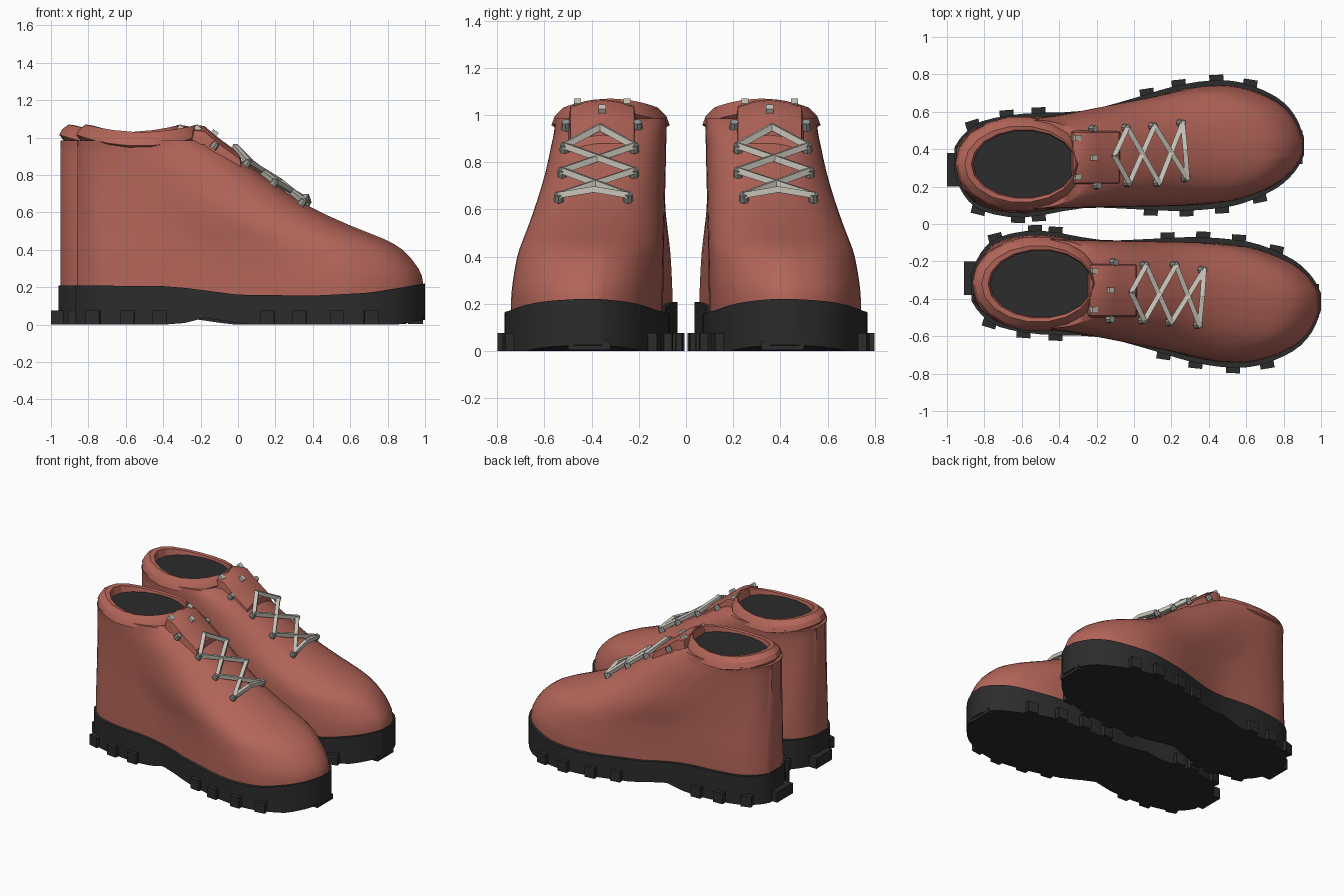
import bpy, bmesh, math
from mathutils import Vector, Matrix

cube = bpy.data.objects.get("Cube")
if cube:
    bpy.data.objects.remove(cube, do_unlink=True)


def material(name, rgb):
    m = bpy.data.materials.new(name)
    m.use_nodes = True
    m.diffuse_color = (*rgb, 1)
    bsdf = m.node_tree.nodes["Principled BSDF"]
    bsdf.inputs["Base Color"].default_value = (*rgb, 1)
    bsdf.inputs["Roughness"].default_value = 0.7
    return m


LEATHER = material("red leather", (0.45, 0.13, 0.1))
RUBBER = material("black rubber", (0.025, 0.025, 0.025))
LACE = material("pale lace", (0.58, 0.56, 0.49))
METAL = material("grey eyelet", (0.3, 0.31, 0.29))


def spline(rows, steps):
    """Catmull-Rom through tuples of any length."""
    out = []
    last = len(rows) - 1
    for i in range(last):
        a, b, c, d = (rows[min(max(j, 0), last)] for j in range(i - 1, i + 3))
        for s in range(steps):
            t = s / steps
            out.append(tuple(q + t * ((r - p) + t * ((2*p - 5*q + 4*r - w) + t * (3*q - 3*r + w - p))) / 2
                             for p, q, r, w in zip(a, b, c, d)))
    return out + [rows[last]]


def sample(table, x):
    """Linear lookup; returns the values after the first column."""
    for a, b in zip(table, table[1:]):
        if x <= b[0]:
            t = max(0, (x - a[0]) / (b[0] - a[0]))
            return [p + t * (q - p) for p, q in zip(a[1:], b[1:])]
    return list(table[-1][1:])


def finish(name, bm, mat, back, angle=None):
    """The back shoe is the mirror image of the front one, set a little to -x."""
    if back:
        for v in bm.verts:
            v.co = (v.co.x - 0.09, -v.co.y, v.co.z)
    bmesh.ops.recalc_face_normals(bm, faces=bm.faces)
    mesh = bpy.data.meshes.new(name)
    bm.to_mesh(mesh)
    bm.free()
    mesh.materials.append(mat)
    ob = bpy.data.objects.new(("back_shoe_" if back else "front_shoe_") + name, mesh)
    bpy.context.collection.objects.link(ob)
    if angle:
        bpy.ops.object.select_all(action='DESELECT')
        bpy.context.view_layer.objects.active = ob
        ob.select_set(True)
        bpy.ops.object.shade_smooth_by_angle(angle=math.radians(angle))


def loft(rings, caps=False):
    bm = bmesh.new()
    vs = [[bm.verts.new(p) for p in ring] for ring in rings]
    n = len(rings[0])
    for a, b in zip(vs, vs[1:]):
        for i in range(n):
            j = (i + 1) % n
            bm.faces.new((a[i], a[j], b[j], b[i]))
    if caps:  # strips across, pairing the inner and outer sides
        for ring in (vs[0], vs[-1]):
            for i in range(n // 2 - 1):
                bm.faces.new((ring[i], ring[i + 1], ring[n - 2 - i], ring[n - 1 - i]))
    return bm


def box(bm, centre, size, rot=Matrix()):
    m = Matrix.Translation(centre) @ rot @ Matrix.Diagonal((*size, 1))
    bmesh.ops.create_cube(bm, size=1, matrix=m)


def bar(bm, p, q, thick):
    p, q = Vector(p), Vector(q)
    d = q - p
    box(bm, (p + q) / 2, (thick, thick, d.length + thick / 2), d.to_track_quat('Z', 'Y').to_matrix().to_4x4())


# footprint: x, inner y, outer y
PRINT = spline([(-.87, -.27, -.41), (-.82, -.155, -.48), (-.72, -.07, -.55), (-.5, -.035, -.59),
                (-.18, -.085, -.605), (.08, -.08, -.67), (.3, -.07, -.735), (.5, -.08, -.767),
                (.67, -.11, -.755), (.85, -.19, -.68), (.95, -.28, -.58), (1, -.37, -.46)], 3)
SOLE_TOP = [(-.9, .21), (-.35, .205), (0, .16), (.4, .155), (.7, .17), (1, .22)]
SOLE_BOTTOM = [(-.9, 0), (-.32, 0), (-.18, .035), (.06, 0), (.85, 0), (1, .025)]
# upper: height, front end, blend from footprint to ankle oval
UPPER = spline([(.1, .99, 0), (.22, .99, 0), (.3, .965, .04), (.4, .88, .13), (.46, .775, .23),
                (.53, .6, .37), (.64, .365, .57), (.76, .185, .76), (.87, .03, .9),
                (.94, -.08, 1), (.985, -.17, 1)], 2)


def sole_ring(table):
    return ([(x, a, sample(table, x)[0]) for x, a, b in PRINT]
            + [(x, b, sample(table, x)[0]) for x, a, b in reversed(PRINT)])


def upper_ring(z, front, k):
    inner, outer = [], []
    for x, a, b in PRINT:
        u = (x - PRINT[0][0]) / 1.87
        e = 2.3 if u < .5 else 2.8
        half = .238 * max(.2, (1 - min(1, abs(2 * u - 1)) ** e) ** (1 / e))
        mid, w = (a + b) / 2, (a - b) * .46
        px = -.86 + u * (front + .86)
        inner.append((px, (mid + w) * (1 - k) + (half - .32) * k, z))
        outer.append((px, (mid - w) * (1 - k) - (half + .32) * k, z))
    return inner + outer[::-1]


def oval(cx, rx, ry, z, wave, n=18):
    pts = []
    for i in range(n):
        t = math.tau * i / n
        pts.append((cx + rx * math.cos(t), -.32 + ry * math.sin(t), z + wave * math.cos(2 * t)))
    return pts


SLOPE = Matrix.Rotation(math.radians(36), 4, 'Y')

for back in (False, True):
    # outsole and its tread blocks
    finish("sole", loft([sole_ring(SOLE_BOTTOM), sole_ring(SOLE_TOP)], True), RUBBER, back, 35)
    bm = bmesh.new()
    for column, places in enumerate(((-.74, -.53, -.42, .18, .37, .56, .76),
                                     (-.77, -.59, -.42, .16, .33, .53, .71))):
        for x in places:
            y0, y, y1 = (sample(PRINT, x + d)[column] for d in (-.03, 0, .03))
            turn = Matrix.Rotation(math.atan2(y1 - y0, .06) * .5, 4, 'Z')
            box(bm, (x, y, .038), (.075, .06, .076), turn)
    box(bm, (-.86, -.29, .038), (.1, .18, .076))
    box(bm, (.95, -.41, .022), (.08, .18, .035))
    finish("tread_blocks", bm, RUBBER, back)

    # leather upper, flared collar and dark opening
    finish("upper", loft([upper_ring(*row) for row in UPPER], True), LEATHER, back, 50)
    finish("collar", loft([oval(-.525, .315, .225, .96, .02), oval(-.525, .34, .255, .985, .03),
                           oval(-.525, .325, .24, 1.02, .025), oval(-.515, .3, .205, 1.05, .02),
                           oval(-.5, .28, .185, 1.045, .02), oval(-.495, .27, .175, .99, 0)]),
           LEATHER, back, 25)
    bm = bmesh.new()
    bm.faces.new([bm.verts.new(p) for p in oval(-.495, .275, .18, 1.012, 0)])
    finish("opening", bm, RUBBER, back)

    # tongue bent over the instep, its edges tucked into the upper
    bm = bmesh.new()
    section = [(-.145, .1), (-.135, .03), (-.07, .008), (0, 0), (.07, .008), (.135, .03), (.145, .1)]
    path = [(-.25, 1.0), (-.235, 1.068), (-.18, 1.062), (-.1, .995), (.01, .915), (.02, .86)]
    grid = [[bm.verts.new((x, -.355 + y, z - drop)) for y, drop in section] for x, z in path]
    for a, b in zip(grid, grid[1:]):
        for i in range(len(section) - 1):
            bm.faces.new((a[i], a[i + 1], b[i + 1], b[i]))
    finish("tongue", bm, LEATHER, back, 35)

    # crossed laces from the apex down three eyelet pairs
    rows = [((.065, -.22, .87), (.055, -.515, .87)), ((.225, -.22, .765), (.2, -.525, .765)),
            ((.375, -.245, .66), (.35, -.54, .66))]
    apex = (-.015, -.365, .95)
    bm = bmesh.new()
    for p in rows[0]:
        bar(bm, apex, p, .026)
    for (a, b), (c, d) in zip(rows, rows[1:]):
        bar(bm, a, d, .026)
        bar(bm, b, c, .026)
    ridge = (.365, -.39, .685)
    for p in rows[-1]:
        bar(bm, p, ridge, .026)
    # stud on the tongue and lace ends at the collar
    for p in ((-.125, -.355, 1.025), (-.215, -.25, 1.05), (-.215, -.46, 1.05)):
        box(bm, p, (.035, .03, .025), SLOPE)
    finish("laces", bm, LACE, back)

    # eyelets
    bm = bmesh.new()
    for pair in rows + [((-.1, -.205, .965), (-.12, -.51, .965))]:
        for p in pair:
            bmesh.ops.create_cone(bm, cap_ends=True, segments=8, radius1=.022, radius2=.018, depth=.036,
                                  matrix=Matrix.Translation(Vector(p) - Vector((.006, 0, .008))) @ SLOPE)
    finish("eyelets", bm, METAL, back)
